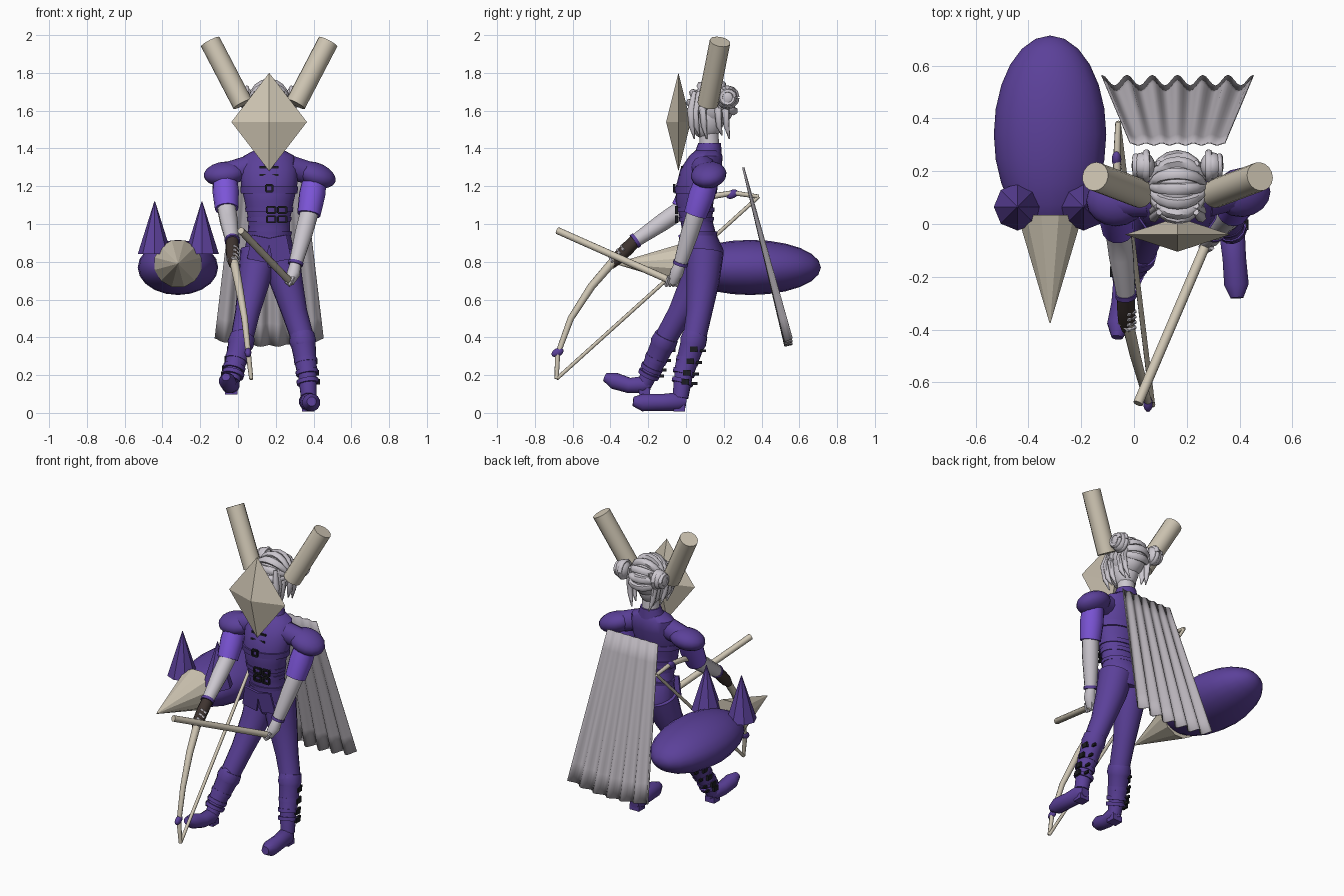
import bpy, bmesh, math
from mathutils import Vector, Matrix

if "Cube" in bpy.data.objects:
    bpy.data.objects.remove(bpy.data.objects["Cube"])


def material(name, rgb):
    m = bpy.data.materials.new(name)
    m.use_nodes = True
    m.diffuse_color = (*rgb, 1)
    m.node_tree.nodes["Principled BSDF"].inputs["Base Color"].default_value = (*rgb, 1)
    return m


PURPLE = material("deep purple", (0.105, 0.052, 0.32))
VIOLET = material("bright violet", (0.2, 0.09, 0.68))
BONE = material("bone", (0.62, 0.56, 0.45))
PALE = material("pale lilac", (0.6, 0.57, 0.62))
GREY = material("cape grey", (0.48, 0.45, 0.49))
BROWN = material("glove brown", (0.05, 0.035, 0.03))
BLACK = material("buckle black", (0.012, 0.012, 0.016))
CX = 0.165  # centre line of the figure


def finish(name, bm, mat, angle=40):
    bmesh.ops.recalc_face_normals(bm, faces=bm.faces)
    me = bpy.data.meshes.new(name)
    bm.to_mesh(me)
    bm.free()
    ob = bpy.data.objects.new(name, me)
    me.materials.append(mat)
    bpy.context.collection.objects.link(ob)
    if angle:
        bpy.ops.object.select_all(action="DESELECT")
        ob.select_set(True)
        bpy.context.view_layer.objects.active = ob
        bpy.ops.object.shade_smooth_by_angle(angle=math.radians(angle))
    return ob


def skin(name, rings, mat, angle=40):
    """Bridge a list of equal point rings and cap both ends."""
    bm = bmesh.new()
    vs = [[bm.verts.new(p) for p in ring] for ring in rings]
    n = len(vs[0])
    for a, b in zip(vs, vs[1:]):
        for i in range(n):
            bm.faces.new((a[i], a[(i + 1) % n], b[(i + 1) % n], b[i]))
    bm.faces.new(vs[0])
    bm.faces.new(vs[-1])
    return finish(name, bm, mat, angle)


def tube(name, pts, mat, sides=12, angle=50):
    """Round limb through (x, y, z, radius) points."""
    ps = [Vector(p[:3]) for p in pts]
    rings, u = [], None
    for i, p in enumerate(ps):
        t = (ps[min(i + 1, len(ps) - 1)] - ps[max(i - 1, 0)]).normalized()
        if u is None:
            u = t.orthogonal()
        u = (u - t * u.dot(t)).normalized()
        v = t.cross(u)
        rings.append([p + pts[i][3] * (u * math.cos(a) + v * math.sin(a))
                      for a in (math.tau * k / sides for k in range(sides))])
    return skin(name, rings, mat, angle)


def loft(name, rows, mat, sides=20, angle=40):
    """Upright body through (z, centre y, half width, half depth) rows."""
    return skin(name, [[(CX + rx * math.cos(a), cy + ry * math.sin(a), z)
                        for a in (math.tau * k / sides for k in range(sides))]
                       for z, cy, rx, ry in rows], mat, angle)


def ball(name, c, r, mat, tilt=(0, 0), seg=16, rings=10, angle=60):
    bm = bmesh.new()
    m = (Matrix.Translation(c) @ Matrix.Rotation(tilt[0], 4, "X")
         @ Matrix.Rotation(tilt[1], 4, "Y") @ Matrix.Diagonal((*r, 1)))
    bmesh.ops.create_uvsphere(bm, u_segments=seg, v_segments=rings, radius=1, matrix=m)
    return finish(name, bm, mat, angle)


def box(name, c, size, mat, tilt=(0, 0)):
    bm = bmesh.new()
    m = (Matrix.Translation(c) @ Matrix.Rotation(tilt[0], 4, "X")
         @ Matrix.Rotation(tilt[1], 4, "Y") @ Matrix.Diagonal((*size, 1)))
    bmesh.ops.create_cube(bm, size=1, matrix=m)
    return finish(name, bm, mat, 0)


def buckle(name, x, y, z, w, h):
    for s in (-1, 1):
        box(name + "_side", (x + s * w / 2, y, z), (0.01, 0.014, h), BLACK)
        box(name + "_bar", (x, y, z + s * h / 2), (w, 0.014, 0.01), BLACK)


# Diamond mask
bm = bmesh.new()
mx, my, mz = 0.2, 0.065, 0.26
eq = [bm.verts.new((CX + x, -0.04 + y, 1.54)) for x, y in ((mx, 0), (0, my), (-mx, 0), (0, -my))]
for s in (-1, 1):
    tip = bm.verts.new((CX, -0.04, 1.54 + s * mz))
    for i in range(4):
        bm.faces.new((eq[i], eq[(i + 1) % 4], tip))
finish("mask", bm, BONE, 0)

# Head, neck and hair
tube("neck", [(CX, 0.125, 1.38, 0.055), (CX, 0.12, 1.52, 0.05)], PALE)
ball("head", (CX, 0.11, 1.57), (0.08, 0.095, 0.125), PALE)
ball("hair_cap", (CX, 0.14, 1.63), (0.095, 0.12, 0.115), PALE)
for k in range(9):
    a = math.radians(-25 + 28 * k)
    pts = []
    for j in range(9):
        b = math.pi * (0.08 + 0.84 * j / 8)
        pts.append((CX + 0.1 * math.cos(b), 0.14 - 0.118 * math.sin(b) * math.cos(a),
                    1.635 + 0.112 * math.sin(b) * math.sin(a), 0.012 + 0.012 * math.sin(b)))
    tube("hair_strand", pts, PALE, 6, 60)
for s in (-1, 1):
    bun = Vector((CX + s * 0.13, 0.22, 1.67))
    ball("hair_bun", bun, (0.045, 0.052, 0.058), PALE)
    for r, off in ((0.05, -0.012), (0.035, 0.028)):
        pts = [(bun.x + s * off, bun.y + r * math.cos(t), bun.z + r * math.sin(t), 0.014)
               for t in (math.tau * k / 12 for k in range(13))]
        tube("bun_coil", pts, PALE, 6, 60)
    for k, y in enumerate((0.025, 0.05, 0.09, 0.17, 0.21)):
        tube("hair_lock", [(CX + s * 0.07, y + 0.02, 1.7, 0.012), (CX + s * 0.09, y, 1.6, 0.02),
                           (CX + s * 0.08, y + 0.005, 1.52, 0.016),
                           (CX + s * 0.06, y + 0.02, 1.45 + 0.02 * (k % 2), 0.004)], PALE, 6, 60)
    # Horn cylinders
    tube("horn", [(CX + s * 0.14, 0.115, 1.635, 0.055), (CX + s * 0.312, 0.18, 1.965, 0.055)], BONE, 16)

# Torso, collar and belts
loft("torso", [(0.77, 0.1, 0.115, 0.085), (0.86, 0.09, 0.132, 0.11), (0.95, 0.07, 0.112, 0.088),
               (1.02, 0.055, 0.11, 0.085), (1.12, 0.045, 0.13, 0.1), (1.2, 0.055, 0.148, 0.108),
               (1.29, 0.08, 0.155, 0.11), (1.36, 0.105, 0.135, 0.088), (1.39, 0.115, 0.08, 0.065)], PURPLE)
loft("collar", [(1.36, 0.115, 0.085, 0.075), (1.43, 0.125, 0.06, 0.06)], PURPLE)
for z, h, cy, rx, ry in ((0.95, 0.02, 0.07, 0.118, 0.094), (1.025, 0.025, 0.055, 0.116, 0.091),
                         (1.075, 0.025, 0.05, 0.125, 0.099), (1.18, 0.035, 0.052, 0.15, 0.112)):
    loft("belt", [(z - h / 2, cy, rx, ry), (z + h / 2, cy, rx + 0.003, ry + 0.003)], PURPLE)
for z in (1.025, 1.075):
    for dx in (0.01, 0.07):
        buckle("waist_buckle", CX + dx, -0.05, z, 0.045, 0.032)
buckle("chest_buckle", CX, -0.063, 1.19, 0.035, 0.035)
for z in (1.26, 1.3):
    box("chest_strap", (CX, -0.03 + (z - 1.26) * 0.2, z), (0.1, 0.01, 0.012), BLACK)
for s in (-1, 1):
    box("tunic_flap", (CX + s * 0.055, -0.025, 0.87), (0.1, 0.012, 0.13), PURPLE, (0.12, -s * 0.2))

# Legs, boots and boot buckles
LEGS = {
    "left": [(0.225, 0.1, 0.85, 0.1), (0.255, 0.09, 0.7, 0.088), (0.3, 0.07, 0.53, 0.068),
             (0.34, 0.045, 0.4, 0.062), (0.365, -0.01, 0.22, 0.05), (0.375, -0.03, 0.08, 0.042)],
    "right": [(0.11, 0.1, 0.85, 0.1), (0.085, 0.055, 0.7, 0.085), (0.05, -0.03, 0.53, 0.066),
              (0.02, -0.11, 0.39, 0.06), (-0.02, -0.18, 0.24, 0.048), (-0.035, -0.22, 0.15, 0.04)],
}
FEET = {
    "left": [(0.37, 0.0, 0.055, 0.03), (0.372, -0.04, 0.06, 0.05), (0.38, -0.13, 0.055, 0.046),
             (0.388, -0.23, 0.055, 0.048), (0.39, -0.28, 0.06, 0.025)],
    "right": [(-0.03, -0.19, 0.15, 0.03), (-0.035, -0.225, 0.15, 0.046), (-0.045, -0.3, 0.145, 0.042),
              (-0.058, -0.38, 0.17, 0.045), (-0.064, -0.43, 0.19, 0.022)],
}
for side, out in (("left", 1), ("right", -1)):
    leg = LEGS[side]
    tube(side + "_leg", leg, PURPLE, 14)
    tube(side + "_foot", FEET[side], PURPLE, 12)
    h = Vector(FEET[side][1][:3])
    box(side + "_heel", h + Vector((0, 0.005, -0.036)), (0.065, 0.06, 0.035), PURPLE)
    top, mid, low = (Vector(leg[i][:3]) for i in (3, 4, 5))
    tube(side + "_boot", [(*top.lerp(mid, t), r) for t, r in ((-0.1, 0.066), (0.15, 0.071), (0.25, 0.064), (1, 0.054))],
         PURPLE, 14, 30)
    ball(side + "_knee_guard", top + Vector((0, -0.05, 0.0)), (0.04, 0.02, 0.055), PURPLE, (-0.3, 0))
    for t in (0.35, 0.7, 1.05, 1.4):
        p = top.lerp(mid, t) if t < 1 else mid.lerp(low, t - 1)
        d = (mid - top).normalized() * 0.011
        tube(side + "_boot_strap", [(*(p - d), 0.064 - t * 0.003), (*(p + d), 0.062 - t * 0.003)], PURPLE, 14, 30)
        box(side + "_boot_buckle", p + Vector((out * 0.057, 0.015, 0)), (0.015, 0.04, 0.03), BLACK)
        box(side + "_strap_end", p + Vector((out * 0.03, 0.062, -0.008)), (0.012, 0.035, 0.015), BLACK)

# Arms: shoulder cap, sleeve, forearm, cuff
ARMS = {
    "left": ((0.41, 0.12, 1.26), (0.375, 0.05, 1.05), (0.305, -0.03, 0.79), 0.35),
    "right": ((-0.07, 0.085, 1.265), (-0.06, -0.02, 1.08), (-0.03, -0.27, 0.91), -0.1),
}
for side, (sh, el, wr, tilt) in ARMS.items():
    sh, el, wr = Vector(sh), Vector(el), Vector(wr)
    ball(side + "_shoulder_cap", sh, (0.112, 0.095, 0.064), PURPLE, (0.15, tilt))
    tube(side + "_shoulder", [(CX + (sh.x - CX) * 0.45, 0.09, 1.3, 0.065), (*sh, 0.06)], PURPLE)
    tube(side + "_sleeve", [(*sh, 0.062), (*sh.lerp(el, 0.5), 0.07), (*el, 0.062)], VIOLET, 14)
    tube(side + "_forearm", [(*sh.lerp(el, 0.8), 0.05), (*el, 0.05), (*el.lerp(wr, 0.4), 0.048), (*wr, 0.036)], PALE)
    tube(side + "_cuff", [(*el.lerp(wr, 0.96), 0.041), (*el.lerp(wr, 1.02), 0.041)], PURPLE)

# Hands
tube("right_glove", [(-0.03, -0.265, 0.915, 0.034), (-0.03, -0.31, 0.87, 0.036), (-0.028, -0.36, 0.82, 0.034),
                     (-0.025, -0.4, 0.78, 0.022)], BROWN, 10)
tube("left_hand", [(0.305, -0.03, 0.79, 0.03), (0.295, -0.05, 0.74, 0.036), (0.27, -0.07, 0.69, 0.026)], PALE, 10)
for k in range(4):
    tube("left_finger", [(0.295, -0.035 - k * 0.018, 0.72, 0.011), (0.27, -0.05 - k * 0.018, 0.675, 0.01),
                         (0.25, -0.05 - k * 0.018, 0.695, 0.008)], PALE, 6)
    tube("right_finger", [(-0.055, -0.31 - k * 0.02, 0.87 - k * 0.02, 0.011),
                          (-0.02, -0.34 - k * 0.02, 0.88 - k * 0.02, 0.011),
                          (0.005, -0.33 - k * 0.02, 0.86 - k * 0.02, 0.008)], PALE, 6)

# Bow, string, beads and shaft
tube("bow", [(0.07, -0.685, 0.18, 0.011), (0.055, -0.68, 0.31, 0.014), (0.035, -0.61, 0.5, 0.017),
             (0.005, -0.5, 0.67, 0.021), (-0.025, -0.37, 0.82, 0.024), (-0.04, -0.23, 0.95, 0.022),
             (-0.055, -0.05, 1.08, 0.02), (-0.062, 0.1, 1.14, 0.017), (-0.065, 0.25, 1.165, 0.014),
             (-0.06, 0.385, 1.145, 0.011)], BONE, 8, 60)
tube("bow_string", [(0.07, -0.685, 0.18, 0.01), (-0.06, 0.385, 1.145, 0.01)], BONE, 8)
ball("bow_bead", (0.053, -0.68, 0.32), (0.018, 0.034, 0.022), PURPLE, (0.5, 0))
ball("bow_bead", (-0.066, 0.245, 1.158), (0.018, 0.034, 0.022), PURPLE, (0.5, 0))
tube("shaft", [(0.015, -0.68, 0.965, 0.019), (0.28, -0.06, 0.69, 0.019)], BONE, 12)

# Pleated cape
bm = bmesh.new()
cols, rows, grid = 48, 8, []
for j in range(rows + 1):
    t = j / rows
    line = []
    for i in range(cols + 1):
        u = i / cols * 2 - 1
        wave = math.cos(u * math.pi * 6) * (0.004 + 0.016 * t)
        line.append(bm.verts.new((CX + u * (0.18 + 0.107 * t), 0.305 + 0.24 * t + wave,
                                  1.3 - 0.945 * t + 0.035 * t * u * u + wave * 0.25)))
    grid.append(line)
for a, b in zip(grid, grid[1:]):
    for i in range(cols):
        bm.faces.new((a[i], a[i + 1], b[i + 1], b[i]))
cape = finish("cape", bm, GREY, 60)
cape.modifiers.new("thickness", "SOLIDIFY").thickness = 0.004

# Hovering companion: body, snout and ears
ball("companion_body", (-0.318, 0.34, 0.77), (0.213, 0.146, 0.374), PURPLE, (math.pi / 2, 0), 20, 12)
tube("companion_snout", [(-0.318, 0.035, 0.79, 0.128), (-0.318, -0.375, 0.79, 0.002)], BONE, 12, 25)
for s in (-1, 1):
    tube("companion_ear", [(-0.316 + s * 0.125, 0.065, 0.84, 0.09), (-0.316 + s * 0.125, 0.065, 1.12, 0.002)],
         PURPLE, 8, 25)
